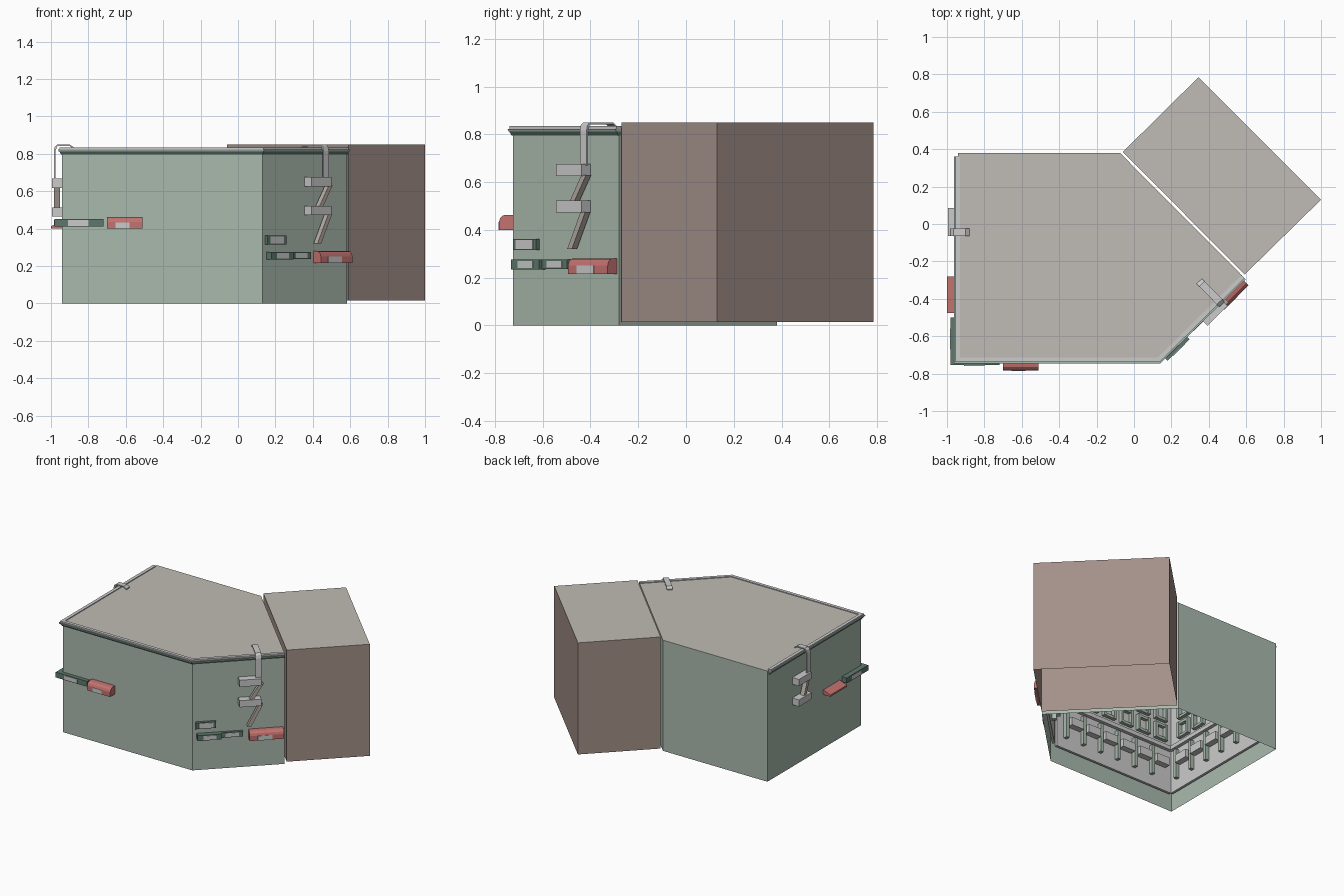
import bpy, bmesh
from mathutils import Vector

if "Cube" in bpy.data.objects:
    bpy.data.objects.remove(bpy.data.objects["Cube"])


def material(name, rgb):
    m = bpy.data.materials.new(name)
    m.diffuse_color = (*rgb, 1)
    m.use_nodes = True
    m.node_tree.nodes["Principled BSDF"].inputs["Base Color"].default_value = m.diffuse_color
    return m


GREEN = material("wall_green", (0.40, 0.49, 0.42))
DARK = material("trim_green", (0.11, 0.19, 0.15))
ROOF = material("roof_grey", (0.53, 0.50, 0.46))
BROWN = material("brick_brown", (0.37, 0.28, 0.25))
RED = material("awning_red", (0.55, 0.17, 0.16))
TAN = material("stair_tan", (0.45, 0.40, 0.36))
GREY = None
parts = {}


def get_bm(name, mat):
    if name not in parts:
        parts[name] = (bmesh.new(), mat)
    return parts[name][0]


class Wall:
    """Local frame: s along the wall, n outward, z up."""
    def __init__(self, a, b):
        self.o = Vector((*a, 0))
        d = Vector((*b, 0)) - self.o
        self.length = d.length
        self.u = d.normalized()
        self.n = Vector((self.u.y, -self.u.x, 0))

    def at(self, s, n, z):
        return self.o + self.u * s + self.n * n + Vector((0, 0, z))


def sweep(name, mat, loop_a, loop_b):
    bm = get_bm(name, mat)
    a = [bm.verts.new(p) for p in loop_a]
    b = [bm.verts.new(p) for p in loop_b]
    faces = [bm.faces.new(a), bm.faces.new(b[::-1])]
    for i in range(len(a)):
        j = (i + 1) % len(a)
        faces.append(bm.faces.new((a[j], a[i], b[i], b[j])))
    bmesh.ops.recalc_face_normals(bm, faces=faces)


def along(name, mat, w, profile, s0, s1):
    """Sweep an (n, z) profile along the wall."""
    sweep(name, mat, [w.at(s0, n, z) for n, z in profile],
          [w.at(s1, n, z) for n, z in profile])


def block(name, mat, w, s0, s1, n0, n1, z0, z1):
    along(name, mat, w, [(n0, z0), (n1, z0), (n1, z1), (n0, z1)], s0, s1)


def shell(name, mat, pts, z0, z1):
    """Vertical walls, open at the bottom; the roof is separate."""
    bm = get_bm(name, mat)
    lo = [bm.verts.new((x, y, z0)) for x, y in pts]
    hi = [bm.verts.new((x, y, z1)) for x, y in pts]
    for i in range(len(pts)):
        j = (i + 1) % len(pts)
        bm.faces.new((lo[i], lo[j], hi[j], hi[i]))


def cap(name, mat, pts, z):
    bm = get_bm(name, mat)
    bm.faces.new([bm.verts.new((x, y, z)) for x, y in pts])


# main corner building and brick annexe
A, B, C, D, E = ((-0.94, 0.38), (-0.94, -0.725), (0.13, -0.725),
                 (0.582, -0.28), (-0.075, 0.38))
shell("building_walls", GREEN, [A, B, C, D, E], 0, 0.828)
cap("building_roof", ROOF, [A, B, C, D, E], 0.828)
annexe = [(-0.06, 0.385), (0.592, -0.27), (1.0, 0.13), (0.345, 0.785)]
shell("annexe_walls", BROWN, annexe, 0.015, 0.85)
cap("annexe_roof", ROOF, annexe, 0.85)

left, front, side = Wall(A, B), Wall(B, C), Wall(C, D)
walls = [left, front, side]


# stepped cornice with mitred corners
def offset_path(n):
    path = [left.at(0.02, n, 0)]
    for w, v in ((left, front), (front, side)):
        m = w.n + v.n
        path.append(v.o + m * (n / m.dot(w.n)))
    path.append(side.at(side.length, n, 0))
    return path


def cornice(name, mat, n0, n1, z0, z1):
    prof = [(-0.01, z0), (n0, z0), (n1, z1), (-0.01, z1)]
    rails = [[p + Vector((0, 0, z)) for p in offset_path(n)] for n, z in prof]
    for i in range(3):
        sweep(name, mat, [r[i] for r in rails], [r[i + 1] for r in rails])


cornice("cornice_lower", DARK, 0.005, 0.015, 0.795, 0.812)
cornice("cornice_upper", GREEN, 0.018, 0.022, 0.812, 0.823)
cornice("cornice_cap", GREY, 0.014, 0.014, 0.823, 0.834)


# shop signs and awnings
def sign(w, s0, s1, depth, z0, z1, pane=None):
    block("shop_signs", DARK, w, s0, s1, -0.01, depth, z0, z1)
    if pane:
        block("sign_panels", GREY, w, *pane, depth - 0.01, depth + 0.003,
              z0 + 0.005, z1 - 0.005)


def awning(w, s0, s1, z, depth, h):
    prof = [(0, z), (depth, z), (depth, z + h * 0.55), (depth * 0.9, z + h * 0.8),
            (depth * 0.7, z + h * 0.96), (depth * 0.45, z + h), (0, z + h)]
    along("awnings", RED, w, prof, s0, s1)


sign(front, -0.04, 0.22, 0.03, 0.41, 0.45, (0.03, 0.14))
sign(left, 0.88, 1.135, 0.04, 0.41, 0.45, (0.94, 1.05))
awning(front, 0.24, 0.43, 0.40, 0.058, 0.063)
block("sign_panels", GREY, front, 0.285, 0.36, 0.05, 0.06, 0.40, 0.432)
along("awnings", RED, left, [(0, 0.40), (0.06, 0.40), (0.06, 0.413), (0, 0.435)],
      0.66, 0.855)
sign(side, 0.03, 0.195, 0.039, 0.235, 0.275, (0.07, 0.16))
sign(side, 0.195, 0.345, 0.02, 0.237, 0.275, (0.225, 0.315))
sign(side, 0.02, 0.16, 0.02, 0.315, 0.362, (0.04, 0.14))
awning(side, 0.385, 0.622, 0.215, 0.055, 0.065)
block("sign_panels", GREY, side, 0.44, 0.54, 0.047, 0.058, 0.215, 0.25)


# fire escapes: balconies, slanted stairs, roof hook
def stair(w, s0, z0, s1, z1, n0, n1):
    loop = [(s0, z0), (s0 + 0.028, z0), (s1 + 0.028, z1), (s1, z1)]
    sweep("fire_stairs", TAN, [w.at(s, n0, z) for s, z in loop],
          [w.at(s, n1, z) for s, z in loop])


def fire_escape(w, s, hook_s, hook_out, hook_in, dz):
    for z in (0.625, 0.472):
        block("fire_balconies", GREY, w, s, s + 0.15, 0, 0.055, z + dz, z + dz + 0.05)
    outer = [(hook_out, 0.67), (hook_out, 0.815), (hook_out - 0.006, 0.838),
             (hook_out - 0.02, 0.85), (hook_in + 0.02, 0.85), (hook_in, 0.836)]
    inner = [(n - 0.009 if i < 3 else n, z - (0.008 if i > 1 else 0))
             for i, (n, z) in enumerate(outer)]
    for i in range(5):
        along("roof_hooks", GREY, w,
              [outer[i], outer[i + 1], inner[i + 1], inner[i]],
              hook_s - 0.02, hook_s + 0.02)


fire_escape(side, 0.315, 0.45, 0.03, -0.145, 0)
stair(side, 0.385, 0.52, 0.455, 0.63, 0.015, 0.045)
stair(side, 0.37, 0.32, 0.45, 0.475, 0.015, 0.045)
fire_escape(left, 0.295, 0.425, 0.045, -0.06, -0.008)
stair(left, 0.37, 0.512, 0.41, 0.62, 0.012, 0.045)

# inner facade seen through the open base
for w, count in zip(walls, (6, 6, 3)):
    L = w.length
    block("inner_facade", GREY, w, 0.03, L - 0.03, -0.03, -0.012, 0.12, 0.80)
    block("inner_ledges", GREY, w, 0.04, L - 0.04, -0.055, -0.03, 0.44, 0.47)
    step = (L - 0.16) / count
    for i in range(count):
        s = 0.08 + i * step
        e = s + step * 0.7
        block("inner_shop_boxes", GREY, w, s, e, -0.075, -0.03, 0.30, 0.36)
        block("inner_pilasters", DARK if i % 2 else GREEN, w, e + 0.01, e + 0.035,
              -0.06, -0.03, 0.20, 0.42)
        for z in (0.50, 0.65):
            for a, b in ((s, s + 0.02), (e - 0.02, e)):
                block("inner_window_frames", GREEN, w, a, b, -0.06, -0.03, z, z + 0.12)
            for za in (z, z + 0.10):
                block("inner_window_frames", GREEN, w, s + 0.02, e - 0.02,
                      -0.055, -0.03, za, za + 0.02)

# turn the collected parts into objects
for name, (bm, mat) in parts.items():
    me = bpy.data.meshes.new(name)
    bm.to_mesh(me)
    bm.free()
    if mat:
        me.materials.append(mat)
    bpy.context.collection.objects.link(bpy.data.objects.new(name, me))
